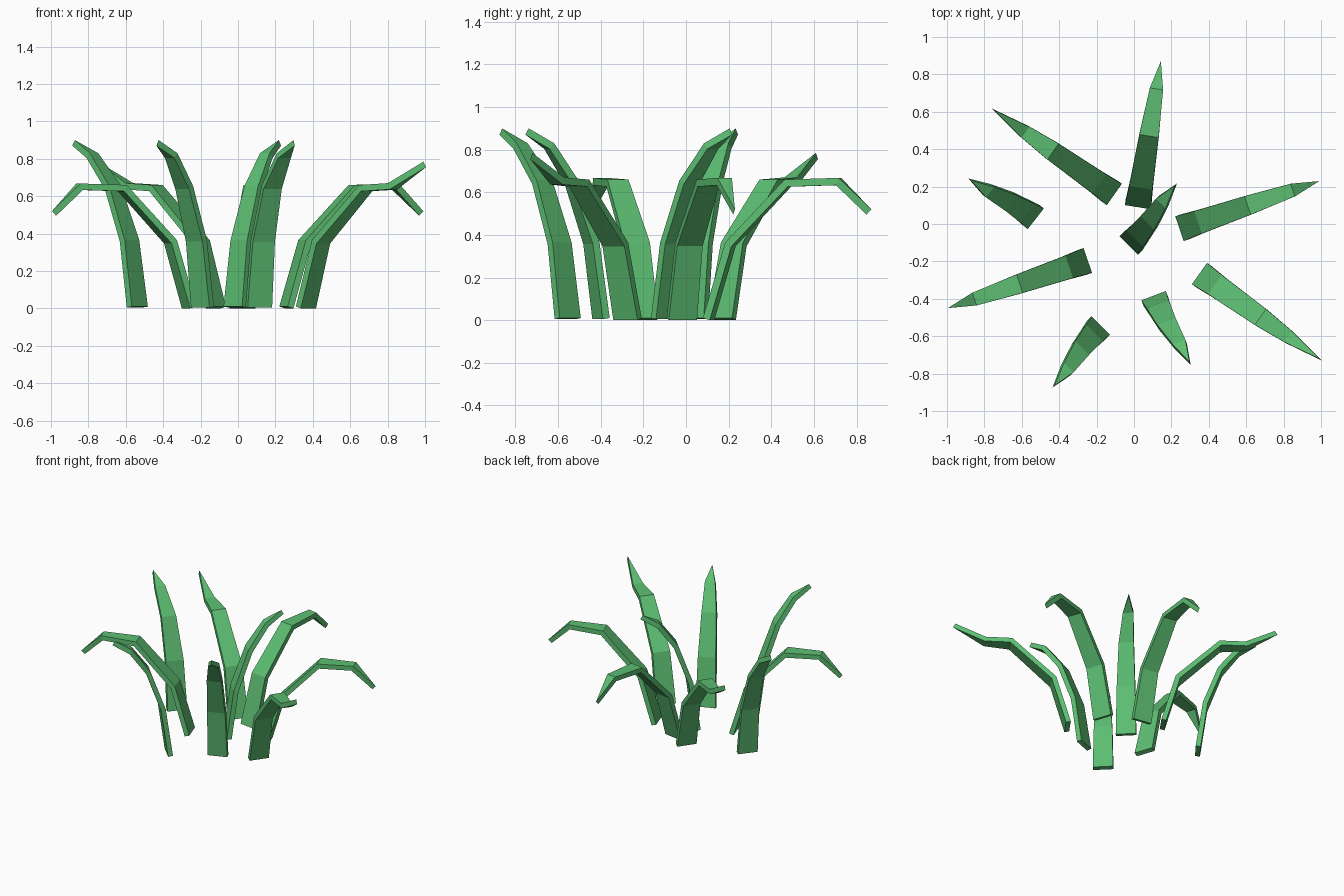
import bpy, bmesh, math
from mathutils import Vector

cube = bpy.data.objects.get("Cube")
if cube:
    bpy.data.objects.remove(cube, do_unlink=True)

# Single leaf colour
green = bpy.data.materials.new("leaf_green")
green.use_nodes = True
colour = (0.11, 0.52, 0.17, 1)
green.diffuse_color = colour
green.node_tree.nodes["Principled BSDF"].inputs["Base Color"].default_value = colour

THICK = 0.034
HALF_WIDTHS = (0.07, 0.063, 0.052, 0.036)

# Upper-face profiles: (reach outwards, height, sideways drift)
DROOPING = [(0, 0.01, 0), (0.105, 0.365, 0), (0.385, 0.66, 0), (0.64, 0.668, 0), (0.79, 0.52, 0)]
LEVEL = [(0, 0.01, 0), (0.1, 0.365, 0), (0.4, 0.66, 0), (0.58, 0.67, 0), (0.787, 0.785, 0)]
UPRIGHT = [(0, 0.01, 0), (0.05, 0.365, 0.004), (0.155, 0.655, 0.015),
           (0.28, 0.83, 0.038), (0.4, 0.9, 0.052)]


def underside(points):
    """Offset the profile to its lower side with mitred bends."""
    result = []
    for i, p in enumerate(points):
        normals = []
        for a, b in ((i - 1, i), (i, i + 1)):
            if a >= 0 and b < len(points):
                d = (points[b] - points[a]).normalized()
                normals.append(Vector((d.y, -d.x)))
        n = sum(normals, Vector((0, 0))).normalized()
        result.append(p + n * THICK / n.dot(normals[0]))
    return result


def blade(name, x, y, angle, profile):
    """A folded leaf with a square base and a pointed tip."""
    a = math.radians(angle)
    out = Vector((math.cos(a), math.sin(a), 0))
    left = Vector((-out.y, out.x, 0))
    upper = [Vector(p[:2]) for p in profile]
    lower = underside(upper)
    bm = bmesh.new()

    def vert(p, side):
        pos = Vector((x, y, 0)) + out * p.x + left * side
        return bm.verts.new((pos.x, pos.y, max(p.y, 0)))

    rings = []
    for u, l, (_, _, drift), w in zip(upper, lower, profile, HALF_WIDTHS):
        rings.append([vert(u, drift + w), vert(u, drift - w),
                      vert(l, drift - w), vert(l, drift + w)])
    tip_u, tip_l = vert(upper[-1], profile[-1][2]), vert(lower[-1], profile[-1][2])
    rings.append([tip_u, tip_u, tip_l, tip_l])

    bm.faces.new(rings[0])
    for r, s in zip(rings, rings[1:]):
        for i in range(4):
            j = (i + 1) % 4
            corners = [r[i], r[j], s[j], s[i]]
            bm.faces.new(list(dict.fromkeys(corners)))
    bmesh.ops.recalc_face_normals(bm, faces=bm.faces)
    mesh = bpy.data.meshes.new(name)
    bm.to_mesh(mesh)
    bm.free()
    mesh.materials.append(green)
    bpy.context.collection.objects.link(bpy.data.objects.new(name, mesh))


# Drooping blades
blade("drooping_blade_back", 0.02, 0.09, 81, DROOPING)
blade("drooping_blade_left", 0.243, -0.025, 18.8, DROOPING)
blade("drooping_blade_right", -0.247, -0.195, 198.8, DROOPING)
# Level blades with rising tips
blade("level_blade_front", 0.35, -0.265, -35.4, LEVEL)
blade("level_blade_back", -0.105, 0.158, 145, LEVEL)
# Upright blades
blade("upright_blade_right", -0.525, 0.028, 142, UPRIGHT)
blade("upright_blade_centre", -0.028, -0.115, 45, UPRIGHT)
blade("upright_blade_front_left", 0.105, -0.383, -69, UPRIGHT)
blade("upright_blade_front_right", -0.178, -0.543, 225, UPRIGHT)
